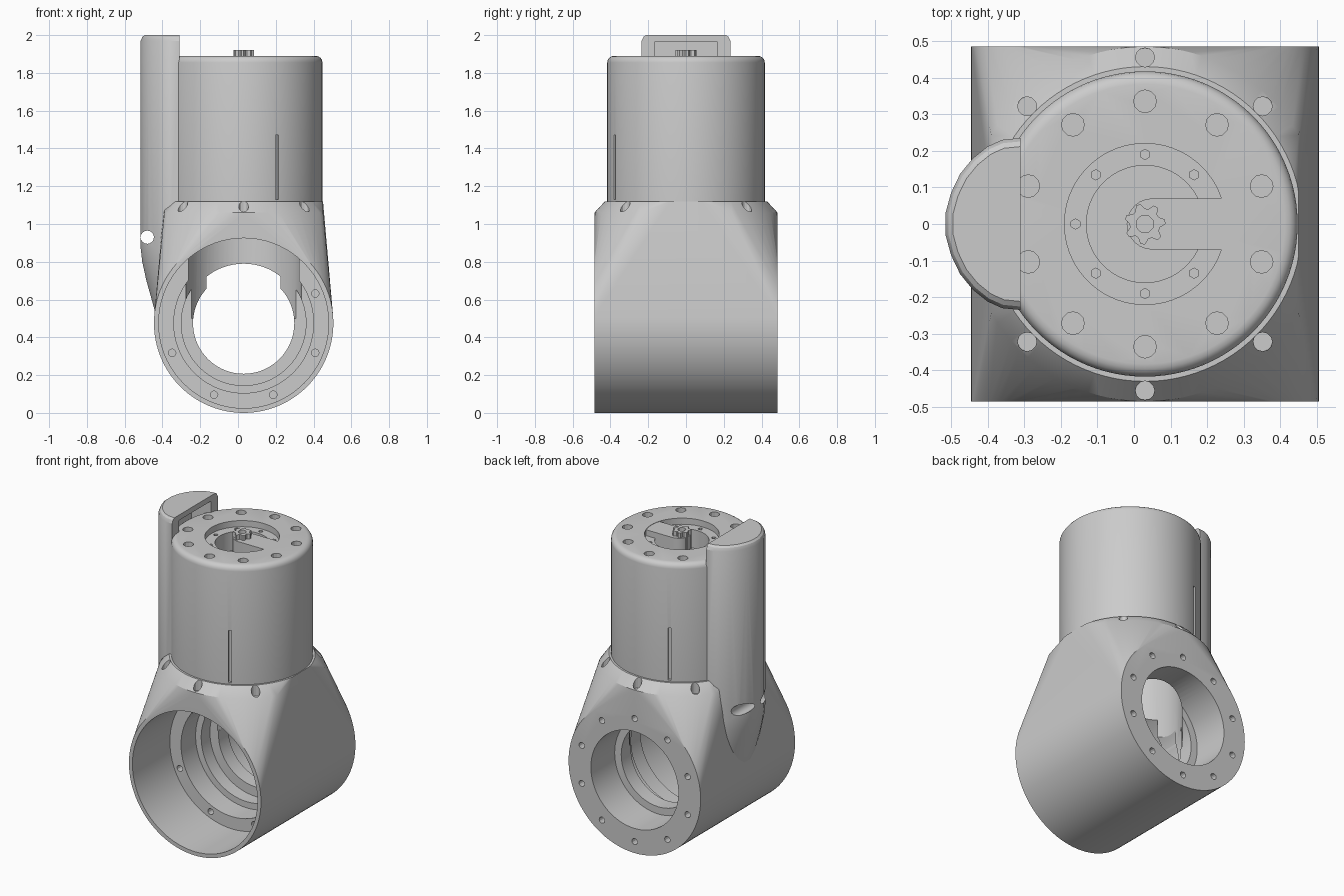
import bpy, bmesh, math
from mathutils import Matrix, Vector

if "Cube" in bpy.data.objects:
    bpy.data.objects.remove(bpy.data.objects["Cube"])

CX, CZ = 0.03, 0.475          # shared axis offset of barrel and housing
ALONG_Y = Matrix.Translation((CX, 0, CZ)) @ Matrix.Rotation(math.radians(-90), 4, 'X')
UPRIGHT = Matrix.Translation((CX, 0, 0))


def finish(name, bm):
    bmesh.ops.recalc_face_normals(bm, faces=bm.faces)
    me = bpy.data.meshes.new(name)
    bm.to_mesh(me)
    bm.free()
    ob = bpy.data.objects.new(name, me)
    bpy.context.collection.objects.link(ob)
    return ob


def lathe(name, profile, matrix, steps=72):
    """Closed solid turned from (radius, height) points; ends are capped."""
    bm = bmesh.new()
    rings = []
    for r, h in profile:
        rings.append([bm.verts.new((r * math.cos(2 * math.pi * i / steps),
                                    r * math.sin(2 * math.pi * i / steps), h))
                      for i in range(steps)])
    for a, b in zip(rings, rings[1:]):
        for i in range(steps):
            j = (i + 1) % steps
            bm.faces.new((a[i], a[j], b[j], b[i]))
    bm.faces.new(rings[0])
    bm.faces.new(rings[-1])
    bm.transform(matrix)
    return finish(name, bm)


def hole_ring(name, angles, ring_r, hole_r, h0, h1, matrix, sides=12):
    """Ring of small cylinders parallel to the local z axis."""
    bm = bmesh.new()
    for a in angles:
        a = math.radians(a)
        m = matrix @ Matrix.Translation((ring_r * math.cos(a), ring_r * math.sin(a), (h0 + h1) / 2))
        bmesh.ops.create_cone(bm, cap_ends=True, segments=sides, radius1=hole_r,
                              radius2=hole_r, depth=h1 - h0, matrix=m)
    return finish(name, bm)


def box(name, lo, hi, matrix=Matrix()):
    bm = bmesh.new()
    lo, hi = Vector(lo), Vector(hi)
    bmesh.ops.create_cube(bm, size=1, matrix=matrix @ Matrix.Translation((lo + hi) / 2)
                          @ Matrix.Diagonal((*(hi - lo), 1)))
    return finish(name, bm)


def cut(ob, *cutters):
    bpy.context.view_layer.objects.active = ob
    for c in cutters:
        c.hide_render = True
        mod = ob.modifiers.new("cut", 'BOOLEAN')
        mod.operation, mod.solver, mod.object = 'DIFFERENCE', 'EXACT', c
        bpy.ops.object.modifier_apply(modifier=mod.name)


# shared cutters: stepped bore through the barrel, upright bore into the housing
bore = lathe("bore_cutter", [(.45, -.6), (.45, -.1), (.37, -.1), (.37, .05), (.33, .05), (.33, .14),
                             (.268, .14), (.268, .24), (.315, .24), (.315, .6)], ALONG_Y)
shaft = lathe("shaft_cutter", [(.31, .5), (.31, 1.65)], UPRIGHT)
helpers = [bore, shaft]

# barrel blended into the flat-sided collar
bm = bmesh.new()
for i in range(96):
    a = 2 * math.pi * i / 96
    for y in (-.485, .485):
        bm.verts.new((CX + .475 * math.cos(a), y, CZ + .475 * math.sin(a)))
    for z, r in ((1.06, .485), (1.12, .43)):
        bm.verts.new((CX + max(-.42, min(.42, r * math.cos(a))), r * math.sin(a), z))
bmesh.ops.remove_doubles(bm, verts=bm.verts, dist=.0005)
hull = bmesh.ops.convex_hull(bm, input=bm.verts)
inside = [g for g in hull["geom_interior"] if isinstance(g, bmesh.types.BMVert)]
bmesh.ops.delete(bm, geom=inside, context='VERTS')
bmesh.ops.dissolve_limit(bm, angle_limit=math.radians(.3), verts=bm.verts, edges=bm.edges)
body = finish("barrel_body", bm)

flange_holes = hole_ring("flange_hole_cutter", [22.5 + 45 * i for i in range(8)],
                         .41, .02, -.2, -.04, ALONG_Y)
back_holes = hole_ring("back_hole_cutter", [90 + 36 * i for i in range(10)],
                       .40, .02, .42, .6, ALONG_Y)
collar_holes = hole_ring("collar_hole_cutter", [45, 90, 135, 225, 270, 315],
                         .455, .026, 1.05, 1.2, UPRIGHT)
helpers += [flange_holes, back_holes, collar_holes]
cut(body, bore, shaft, flange_holes, back_holes, collar_holes)

# upright housing with rounded cap edge
R, T = .417, 1.89
rounded = [(R - .035 + .035 * math.cos(t * math.pi / 8), T - .035 + .035 * math.sin(t * math.pi / 8))
           for t in range(5)]
housing = lathe("upright_housing", [(R, 1.115)] + rounded, UPRIGHT, 96)
recess = lathe("recess_cutter", [(.16, 1.73), (.16, 1.85), (.22, 1.85), (.22, 2)], UPRIGHT)
cap_holes = hole_ring("cap_hole_cutter", [18 + 36 * i for i in range(10)],
                      .335, .031, 1.83, 2, UPRIGHT)
ledge_holes = hole_ring("ledge_hole_cutter", [45 * i for i in range(1, 8)],
                        .19, .014, 1.82, 1.88, UPRIGHT, 6)
helpers += [recess, cap_holes, ledge_holes]
cut(housing, shaft, recess, cap_holes, ledge_holes)
for a in (-65, 115):
    slot = box("slot_cutter", (R - .02, -.009, 1.13), (R + .05, .009, 1.47),
               UPRIGHT @ Matrix.Rotation(math.radians(a), 4, 'Z'))
    helpers.append(slot)
    cut(housing, slot)

# tongue reaching into the cap recess, with a rounded end
bm = bmesh.new()
outline = [(.225, -.07), (.225, .07)] + [(.02 + .07 * math.cos(a), .07 * math.sin(a))
           for a in (math.pi / 2 + math.pi * i / 12 for i in range(13))]
face = bm.faces.new([bm.verts.new((CX + x, y, 1.80)) for x, y in outline])
ext = bmesh.ops.extrude_face_region(bm, geom=[face])
bmesh.ops.translate(bm, vec=(0, 0, .088), verts=[v for v in ext["geom"] if isinstance(v, bmesh.types.BMVert)])
tongue = finish("cap_tongue", bm)

# splined drive shaft end
bm = bmesh.new()
star = [(.056 if i % 4 < 2 else .042) for i in range(28)]
face = bm.faces.new([bm.verts.new((CX + r * math.cos(2 * math.pi * i / 28),
                                   r * math.sin(2 * math.pi * i / 28), 1.73)) for i, r in enumerate(star)])
ext = bmesh.ops.extrude_face_region(bm, geom=[face])
bmesh.ops.translate(bm, vec=(0, 0, .19), verts=[v for v in ext["geom"] if isinstance(v, bmesh.types.BMVert)])
spline = finish("spline_shaft", bm)
socket = lathe("socket_cutter", [(.024, 1.87), (.024, 2)], UPRIGHT, 12)
helpers.append(socket)
cut(spline, socket)

# cable cover along the side, running into the barrel at the bottom
half = [(-.31, .235), (-.36, .23), (-.40, .212), (-.44, .18), (-.475, .137), (-.5, .085), (-.515, .03)]
loop = half + [(x, -y) for x, y in reversed(half)]
rows = [(.42, .12, 1), (.5, .085, 1), (.6, .058, 1), (.7, .03, 1), (.8, .008, 1), (.87, 0, 1),
        (1.97, 0, 1), (1.99, 0, .96), (2.0, 0, .9)]      # height, inward shift, scale
bm = bmesh.new()
rings = [[bm.verts.new((-.31 + min(0, (x + .31) * s + d), y * s, z)) for x, y in loop] for z, d, s in rows]
n = len(loop)
for a, b in zip(rings, rings[1:]):
    for i in range(n):
        j = (i + 1) % n
        bm.faces.new((a[i], a[j], b[j], b[i]))
bm.faces.new(rings[0])
bm.faces.new(rings[-1])
cover = finish("cable_cover", bm)
window = box("window_cutter", (-.45, -.165, 1.6), (-.2, .165, 1.965))
pin = lathe("pin_cutter", [(.035, -.4), (.035, .4)],
            Matrix.Translation((-.48, 0, .93)) @ Matrix.Rotation(math.radians(-90), 4, 'X'), 16)
helpers += [window, pin]
cut(cover, bore, shaft, window, pin)

for h in helpers:
    bpy.data.objects.remove(h)

# smooth round surfaces, keep hard edges
bpy.ops.object.select_all(action='DESELECT')
for ob in (body, housing, tongue, spline, cover):
    ob.select_set(True)
bpy.context.view_layer.objects.active = body
bpy.ops.object.shade_smooth_by_angle(angle=math.radians(25))
